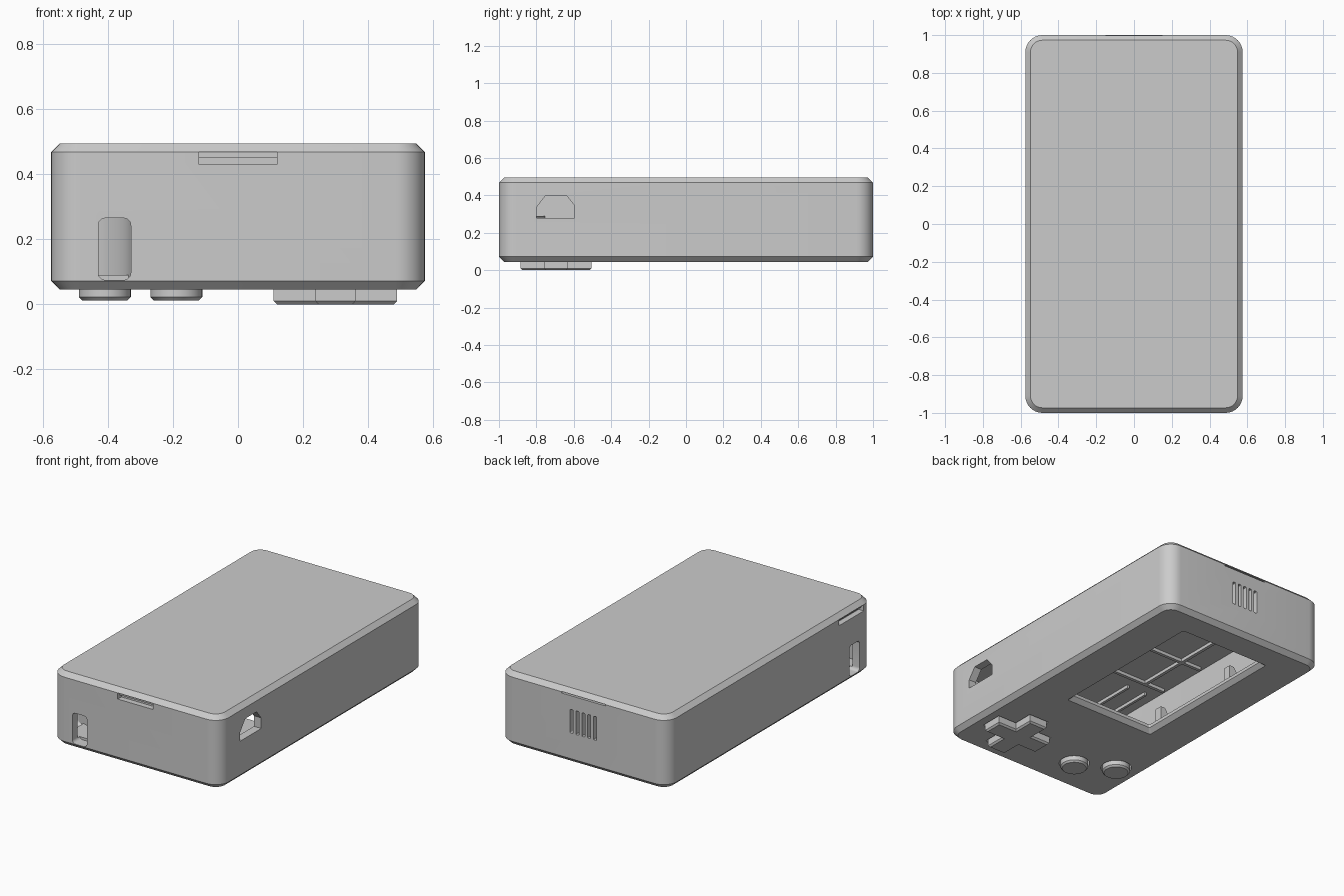
import bpy, bmesh, math
from mathutils import Vector

if "Cube" in bpy.data.objects:
    bpy.data.objects.remove(bpy.data.objects["Cube"])

grey = bpy.data.materials.new("light_grey_plastic")
grey.use_nodes = True
grey.diffuse_color = (0.6, 0.6, 0.6, 1)
grey.node_tree.nodes["Principled BSDF"].inputs["Base Color"].default_value = grey.diffuse_color

AXES = {"x": lambda a, b, t: (t, a, b), "y": lambda a, b, t: (a, t, b), "z": lambda a, b, t: (a, b, t)}


def loft(name, sections, axis="z"):
    """Solid through matching outlines, given as (outline, position along axis)."""
    bm = bmesh.new()
    rings = [[bm.verts.new(AXES[axis](a, b, t)) for a, b in pts] for pts, t in sections]
    bm.faces.new(rings[0])
    bm.faces.new(rings[-1])
    n = len(rings[0])
    for low, high in zip(rings, rings[1:]):
        for i in range(n):
            j = (i + 1) % n
            bm.faces.new((low[i], low[j], high[j], high[i]))
    bmesh.ops.recalc_face_normals(bm, faces=bm.faces)
    mesh = bpy.data.meshes.new(name)
    bm.to_mesh(mesh)
    bm.free()
    mesh.materials.append(grey)
    obj = bpy.data.objects.new(name, mesh)
    bpy.context.collection.objects.link(obj)
    return obj


def rounded(hx, hy, r, cx=0, cy=0, steps=8):
    pts = []
    for q, (sx, sy) in enumerate(((1, 1), (-1, 1), (-1, -1), (1, -1))):
        for k in range(steps + 1):
            a = math.pi / 2 * (q + k / steps)
            pts.append((cx + sx * (hx - r) + r * math.cos(a), cy + sy * (hy - r) + r * math.sin(a)))
    return pts


def circle(r, cx, cy, n=40):
    return [(cx + r * math.cos(i * math.tau / n), cy + r * math.sin(i * math.tau / n)) for i in range(n)]


def cross(arm, w, cx, cy):
    pts = []
    for q in range(4):
        c, s = round(math.cos(q * math.pi / 2)), round(math.sin(q * math.pi / 2))
        for a, b in ((arm, -w), (arm, w), (w, w)):
            pts.append((cx + a * c - b * s, cy + a * s + b * c))
    return pts


def box(name, lo, hi):
    outline = [(lo[0], lo[1]), (hi[0], lo[1]), (hi[0], hi[1]), (lo[0], hi[1])]
    return loft(name, [(outline, lo[2]), (outline, hi[2])])


def cut(target, cutter):
    mod = target.modifiers.new("cut", "BOOLEAN")
    mod.operation = "DIFFERENCE"
    mod.solver = "EXACT"
    mod.object = cutter
    bpy.context.view_layer.objects.active = target
    bpy.ops.object.modifier_apply(modifier=mod.name)
    bpy.data.objects.remove(cutter)


def smooth(obj):
    bpy.ops.object.select_all(action="DESELECT")
    obj.select_set(True)
    bpy.context.view_layer.objects.active = obj
    bpy.ops.object.shade_smooth_by_angle(angle=math.radians(30))


HX, HY, C = 0.575, 1.0, 0.027
BASE, TOP = 0.045, 0.495
FLOOR, CEIL = 0.09, 0.46

# Chamfered outer case and its hollow
outer, inset = rounded(HX, HY, 0.09), rounded(HX - C, HY - C, 0.09 - C)
case = loft("case", [(inset, BASE), (outer, BASE + C), (outer, TOP - C), (inset, TOP)])
hollow = rounded(HX - 0.05, HY - 0.05, 0.05)
cut(case, loft("cavity", [(hollow, FLOOR), (hollow, CEIL)]))

# Bevelled screen window
WY = 0.295
wide, narrow = rounded(0.312, 0.522, 0.012, 0, WY), rounded(0.287, 0.497, 0.008, 0, WY)
wider = rounded(0.327, 0.537, 0.015, 0, WY)
cut(case, loft("window_cut", [(wider, BASE - 0.015), (wide, BASE), (narrow, BASE + 0.025), (narrow, 0.15)]))

# Control openings
PAD = (0.3, -0.695)
BUTTONS = {"left_button": (-0.19, -0.765), "right_button": (-0.41, -0.65)}
pad_hole = cross(0.198, 0.07, *PAD)
cut(case, loft("pad_cut", [(pad_hole, 0), (pad_hole, 0.12)]))
for center in BUTTONS.values():
    hole = circle(0.088, *center)
    cut(case, loft("button_cut", [(hole, 0), (hole, 0.12)]))

# Strap slots through the front and the right side near one corner
front_slot = rounded(0.05, 0.095, 0.022, -0.38, 0.17)
side_slot = rounded(0.05, 0.095, 0.022, -0.82, 0.17)
cut(case, loft("front_slot_cut", [(front_slot, -1.1), (front_slot, -0.93)], "y"))
cut(case, loft("side_slot_cut", [(side_slot, -0.7), (side_slot, -0.51)], "x"))

# Connector port on the left side
port = [(-0.8, 0.28), (-0.595, 0.28), (-0.595, 0.345), (-0.64, 0.4), (-0.75, 0.4), (-0.8, 0.335)]
cut(case, loft("port_cut", [(port, 0.5), (port, 0.65)], "x"))

# Stepped pry notches below the lid, and the thin slit at the back
for low, high, depth in ((0.43, 0.45, 0.035), (0.449, 0.468, 0.015)):
    cut(case, box("front_notch_cut", (-0.12, -1.1, low), (0.12, depth - 1, high)))
    cut(case, box("side_notch_cut", (-0.7, -0.91, low), (depth - HX, -0.67, high)))
cut(case, box("back_slit_cut", (-0.15, 0.98, 0.46), (0.15, 1.1, 0.469)))

# Speaker vents in the back
for i in range(-2, 3):
    vent = rounded(0.01, 0.073, 0.004, i * 0.04, 0.303, 3)
    cut(case, loft("vent_cut", [(vent, 0.9), (vent, 1.1)], "y"))
smooth(case)

# Curved guide that leads the strap around the corner
arc = [math.pi / 2 * k / 16 for k in range(17)]
guide = [(-0.575 + 0.245 * math.cos(a), -0.98 + 0.21 * math.sin(a)) for a in arc]
guide += [(-0.575 + 0.265 * math.cos(a), -0.98 + 0.23 * math.sin(a)) for a in reversed(arc)]
guide = [(max(x, -0.545), max(y, -0.965)) for x, y in guide]
guide = [p for i, p in enumerate(guide) if p not in guide[:i]]
smooth(loft("strap_guide", [(guide, FLOOR - 0.01), (guide, 0.29)]))

# Directional pad and round buttons, each with a retaining flange
pad, pad_tip = cross(0.19, 0.0625, *PAD), cross(0.18, 0.0525, *PAD)
loft("direction_pad", [(pad_tip, 0), (pad, 0.01), (pad, 0.1)])
flange = cross(0.215, 0.085, *PAD)
loft("pad_flange", [(flange, FLOOR + 0.002), (flange, 0.115)])
for name, center in BUTTONS.items():
    body, tip, rim = (circle(r, *center) for r in (0.08, 0.07, 0.1))
    smooth(loft(name, [(tip, 0.012), (body, 0.022), (body, 0.1)]))
    smooth(loft(name + "_flange", [(rim, FLOOR + 0.002), (rim, 0.115)]))

# Ribs under the lid
for y in (-0.33, 0, 0.33):
    box("cross_rib", (-0.5, y - 0.01, CEIL - 0.02), (0.5, y + 0.01, CEIL + 0.01))
for side in (-1, 1):
    x = side * 0.36
    box("long_rib", (x - 0.01, -0.33, CEIL - 0.02), (x + 0.01, 0.7, CEIL + 0.01))
    for sx in (0.31, 0.44):
        box("short_rib", (side * sx - 0.008, -0.7, CEIL - 0.02), (side * sx + 0.008, -0.42, CEIL + 0.01))
    # Triangular screen clips beside the window
    for y in (-0.14, 0.48):
        clip = [(side * 0.3, FLOOR - 0.01), (side * 0.4, FLOOR - 0.01), (side * 0.33, 0.18), (side * 0.3, 0.18)]
        loft("screen_clip", [(clip, y - 0.025), (clip, y + 0.025)], "y")
